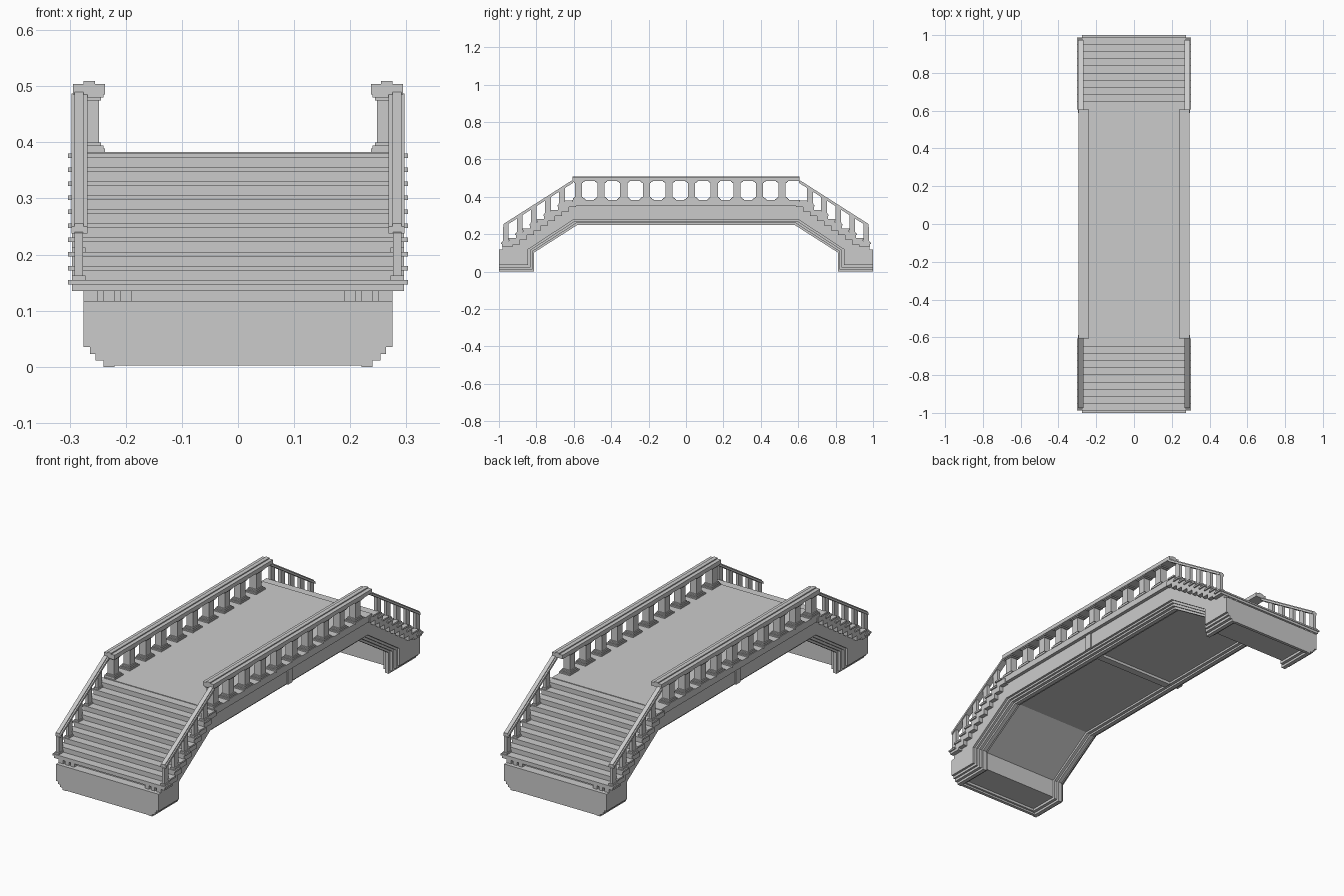
import bpy, bmesh

if "Cube" in bpy.data.objects:
    bpy.data.objects.remove(bpy.data.objects["Cube"])

ENDS = (-1, 1)
SIDES = (-1, 1)


class Part:
    """Collects boxes and side-profile prisms into one named object."""
    def __init__(self, name):
        self.name, self.bm = name, bmesh.new()

    def prism(self, pts, x0, x1):
        # extrude a (y, z) outline across x
        lo = [self.bm.verts.new((x0, y, z)) for y, z in pts]
        hi = [self.bm.verts.new((x1, y, z)) for y, z in pts]
        n = len(pts)
        faces = [self.bm.faces.new(lo), self.bm.faces.new(hi[::-1])]
        for i in range(n):
            j = (i + 1) % n
            faces.append(self.bm.faces.new((lo[i], hi[i], hi[j], lo[j])))
        bmesh.ops.recalc_face_normals(self.bm, faces=faces)

    def box(self, x0, x1, y0, y1, z0, z1):
        y0, y1 = sorted((y0, y1))
        x0, x1 = sorted((x0, x1))
        self.prism([(y0, z0), (y1, z0), (y1, z1), (y0, z1)], x0, x1)

    def done(self):
        me = bpy.data.meshes.new(self.name)
        self.bm.to_mesh(me)
        self.bm.free()
        ob = bpy.data.objects.new(self.name, me)
        bpy.context.collection.objects.link(ob)


def soffit(d):
    """Underside line of the bridge from end to end, raised by d."""
    half = [(-1, d), (-0.812 - d * 0.9, d), (-0.812 - d * 0.9, 0.102 + d * 0.5),
            (-0.58 - d * 0.6, 0.25 + d * 0.8)]
    return half + [(-y, z) for y, z in reversed(half)]


# main body under deck and stairs
top = [(1, 0.117), (0.96, 0.117), (0.96, 0.137), (0.6, 0.37)]
body = Part("bridge_body")
body.prism(soffit(0.035) + top + [(-y, z) for y, z in reversed(top)], -0.275, 0.275)
body.done()

# stepped moulding stacked under the body, outer courses forming a frame
mould = Part("soffit_moulding")
mould.prism(soffit(0.023) + soffit(0.035)[::-1], -0.264, 0.264)
for s in SIDES:
    mould.prism(soffit(0.011) + soffit(0.023)[::-1], s * 0.205, s * 0.254)
    mould.prism(soffit(0.0) + soffit(0.011)[::-1], s * 0.22, s * 0.24)
for e in ENDS:
    mould.box(-0.205, 0.205, e, e * 0.975, 0.011, 0.023)
    mould.box(-0.22, 0.22, e, e * 0.985, 0.002, 0.011)
mould.done()

# centre rib below and pilaster on each side
rib = Part("centre_rib")
rib.box(-0.205, 0.205, -0.018, 0.018, 0.255, 0.27)
for s in SIDES:
    rib.box(s * 0.27, s * 0.281, -0.018, 0.018, 0.275, 0.36)
rib.done()

# deck slab with a projecting edge
deck = Part("deck")
deck.box(-0.292, 0.292, -0.61, 0.61, 0.352, 0.383)
deck.done()

# stairs at both ends: step block plus thin overhanging tread
stairs = Part("stairs")
for e in ENDS:
    for i in range(10):
        y = 0.985 - 0.0375 * i
        z = 0.155 + 0.025 * i
        thick = 0.02 if i == 0 else 0.034
        stairs.box(-0.296, 0.296, e * y, e * (y - 0.06), z - thick, z - 0.008)
        stairs.box(-0.303, 0.303, e * (y + 0.003), e * (y - 0.041), z - 0.008, z)
stairs.done()

# small blocks in the gap under the lowest step
blocks = Part("support_blocks")
for e in ENDS:
    for s in SIDES:
        for a, b in ((0.19, 0.21), (0.22, 0.24), (0.25, 0.275)):
            blocks.box(s * a, s * b, e * 0.982, e * 0.955, 0.115, 0.137)
blocks.done()

# deck balustrade: posts with stepped base and capital
posts = Part("deck_balusters")
cx = 0.266
for s in SIDES:
    for i in range(10):
        y = -0.575 + 0.121 * i
        for h, w, z0, z1 in ((0.029, 0.037, 0.381, 0.389), (0.026, 0.031, 0.389, 0.394),
                             (0.022, 0.025, 0.394, 0.400), (0.018, 0.019, 0.400, 0.475),
                             (0.022, 0.025, 0.475, 0.480), (0.026, 0.032, 0.480, 0.486)):
            posts.box(s * (cx - h), s * (cx + h), max(y - w, -0.605), y + w, z0, z1)
posts.done()

# deck rail with a raised ridge
rail = Part("deck_rail")
for s in SIDES:
    rail.box(s * 0.237, s * 0.294, -0.607, 0.607, 0.485, 0.504)
    rail.box(s * 0.255, s * 0.275, -0.607, 0.607, 0.504, 0.509)
rail.done()

# sloping stair rails
handrail = Part("stair_rails")
for s in SIDES:
    for e in ENDS:
        def slope(lo, hi):
            return [(e * 0.975, 0.238 + lo), (e * 0.975, 0.238 + hi),
                    (e * 0.603, 0.475 + hi), (e * 0.603, 0.475 + lo)]
        handrail.prism(slope(0, 0.012), s * 0.268, s * 0.297)
        handrail.prism(slope(0.012, 0.017), s * 0.275, s * 0.291)
handrail.done()

# stair balusters on every second tread
balusters = Part("stair_balusters")
for s in SIDES:
    for e in ENDS:
        for i in range(5):
            y = 0.963 - 0.075 * i
            z = 0.155 + 0.05 * i
            zt = 0.24 + (0.975 - y) * 0.637
            k = 0.015
            balusters.prism([(e * (y + k), z - 0.002), (e * (y - k), z - 0.002),
                             (e * (y - k), zt + k * 0.637), (e * (y + k), zt - k * 0.637)],
                            s * 0.276, s * 0.291)
            balusters.box(s * 0.272, s * 0.296, e * (y + 0.019), e * (y - 0.019),
                          z - 0.002, z + 0.008)
balusters.done()
